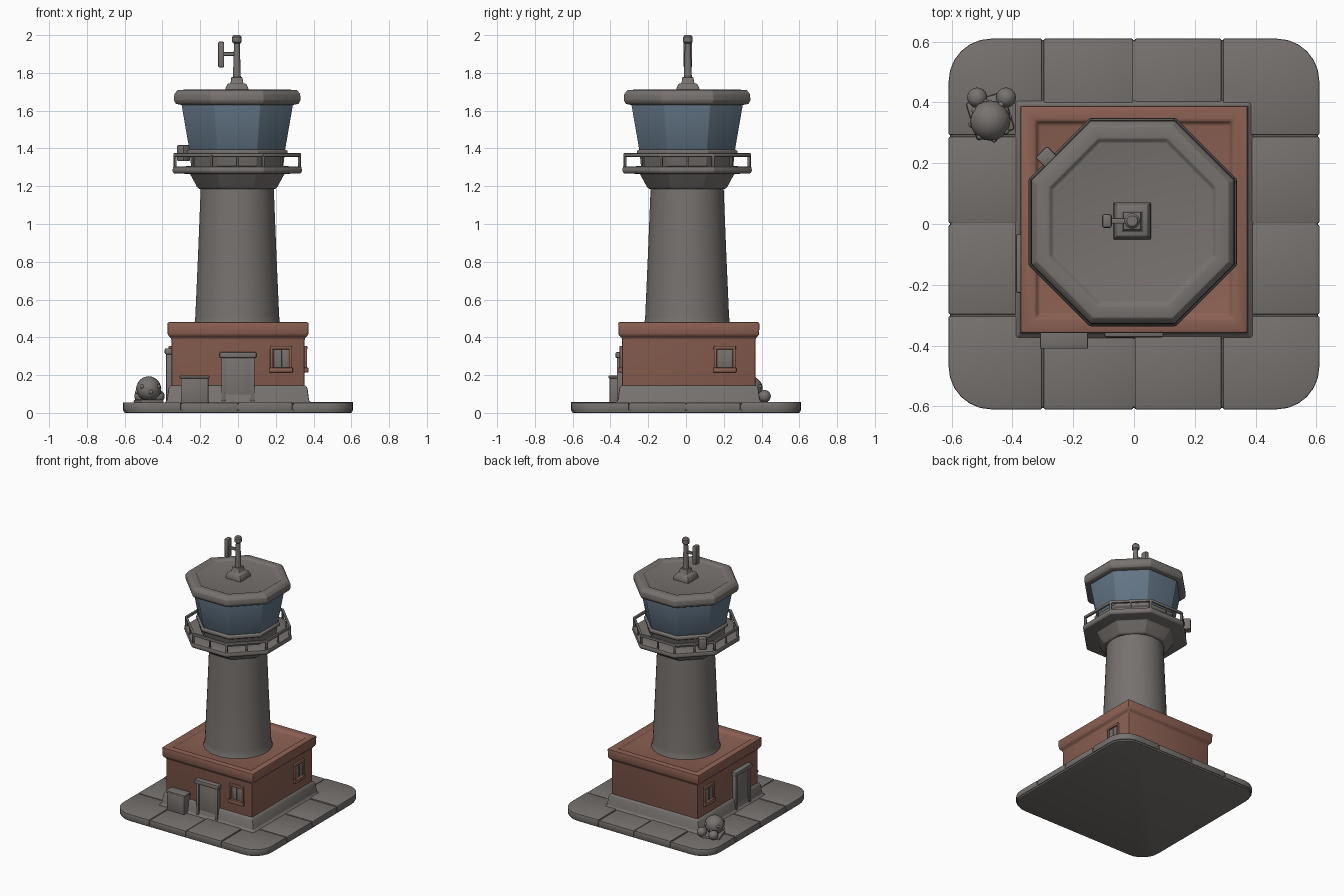
import bpy, bmesh, math, random
from mathutils import Matrix, Vector

if "Cube" in bpy.data.objects:
    bpy.data.objects.remove(bpy.data.objects["Cube"])

random.seed(4)


def material(name, rgb):
    m = bpy.data.materials.new(name)
    m.diffuse_color = (*rgb, 1)
    m.use_nodes = True
    m.node_tree.nodes["Principled BSDF"].inputs["Base Color"].default_value = m.diffuse_color
    return m


STONE = material("grey stone", (0.185, 0.168, 0.158))
BRICK = material("red brick", (0.262, 0.118, 0.085))
GLASS = material("blue glass", (0.120, 0.172, 0.228))


def finish(bm, name, mat, bevel=0.0, segments=2):
    """Soften the sharp edges, shade smooth by angle, and make the object."""
    bmesh.ops.recalc_face_normals(bm, faces=bm.faces[:])
    if bevel:
        edges = [e for e in bm.edges if e.calc_face_angle(0) > math.radians(25)]
        bmesh.ops.bevel(bm, geom=edges, offset=bevel, segments=segments,
                        profile=0.5, affect='EDGES', clamp_overlap=True)
    for f in bm.faces:
        f.smooth = True
    for e in bm.edges:
        e.smooth = e.calc_face_angle(0) < math.radians(35)
    me = bpy.data.meshes.new(name)
    bm.to_mesh(me)
    bm.free()
    me.materials.append(mat)
    ob = bpy.data.objects.new(name, me)
    bpy.context.collection.objects.link(ob)
    return ob


def box(name, c, s, mat, rot=0.0, bevel=0.005):
    bm = bmesh.new()
    bmesh.ops.create_cube(bm, size=1)
    bmesh.ops.scale(bm, vec=s, verts=bm.verts)
    ob = finish(bm, name, mat, bevel)
    ob.data.transform(Matrix.Translation(c) @ Matrix.Rotation(rot, 4, 'Z'))
    return ob


def prism(name, n, profile, mat, centre=(0, 0), bevel=0.0):
    """Stack of n-sided rings; profile holds (half width across flats, z)."""
    bm = bmesh.new()
    rings = []
    for a, z in profile:
        r = a / math.cos(math.pi / n)
        rings.append([bm.verts.new((centre[0] + r * math.cos((i + 0.5) * math.tau / n),
                                    centre[1] + r * math.sin((i + 0.5) * math.tau / n), z))
                      for i in range(n)])
    for lo, hi in zip(rings, rings[1:]):
        for i in range(n):
            j = (i + 1) % n
            bm.faces.new((lo[i], lo[j], hi[j], hi[i]))
    bm.faces.new(rings[0])
    bm.faces.new(rings[-1])
    return finish(bm, name, mat, bevel)


def ball(name, c, r, mat, jitter=0.0):
    bm = bmesh.new()
    bmesh.ops.create_icosphere(bm, subdivisions=3, radius=r)
    for v in bm.verts:
        v.co *= 1 + random.uniform(-jitter, jitter)
    bmesh.ops.translate(bm, vec=c, verts=bm.verts)
    return finish(bm, name, mat)


def slab(name, x0, x1, y0, y1, z0, z1, mat, radius, is_corner, bevel):
    """Plate whose chosen vertical corners are rounded."""
    bm = bmesh.new()
    bmesh.ops.create_cube(bm, size=1)
    bmesh.ops.scale(bm, vec=(x1 - x0, y1 - y0, z1 - z0), verts=bm.verts)
    bmesh.ops.translate(bm, vec=((x0 + x1) / 2, (y0 + y1) / 2, (z0 + z1) / 2), verts=bm.verts)
    edges = [e for e in bm.edges
             if abs(e.verts[0].co.z - e.verts[1].co.z) > 1e-4 and is_corner(e.verts[0].co)]
    if edges:
        bmesh.ops.bevel(bm, geom=edges, offset=radius, segments=6, profile=0.5, affect='EDGES')
    return finish(bm, name, mat, bevel)


# Paved base: a core plate with paving stones on top
def outer(co):
    return abs(co.x) > 0.58 and abs(co.y) > 0.58


slab("base_plate", -0.605, 0.605, -0.605, 0.605, 0, 0.05, STONE, 0.14, outer, 0.008)
cuts = [-0.61, -0.30, 0.0, 0.29, 0.61]
gap = 0.0025
for i in range(4):
    for j in range(4):
        x0, x1, y0, y1 = cuts[i], cuts[i + 1], cuts[j], cuts[j + 1]
        slab("paving_stone", x0 + gap * (i > 0), x1 - gap * (i < 3), y0 + gap * (j > 0),
             y1 - gap * (j < 3), 0.012, 0.056 + random.uniform(-0.002, 0.003),
             STONE, 0.14, outer, 0.005)

# Square brick building on a stone plinth, with a sunken roof
CY = 0.015
HALF = 0.353
prism("plinth", 4, [(0.395, 0.05), (0.376, 0.066), (0.368, 0.13), (0.358, 0.146)],
      STONE, (0, CY), 0.006)
prism("brick_building", 4,
      [(HALF, 0.13), (HALF, 0.395), (0.372, 0.412), (0.374, 0.48), (0.325, 0.48),
       (0.315, 0.462)], BRICK, (0, CY), 0.008)


def on_wall(name, turn, u, z0, z1, w, out, mat, bevel=0.004):
    """Block on a wall; turn 0 = front, 1 = right, -1 = left."""
    depth = out + 0.02
    rot = turn * math.pi / 2
    p = Matrix.Rotation(rot, 3, 'Z') @ Vector((u, -HALF + 0.02 - depth / 2, 0))
    return box(name, (p.x, p.y + CY, (z0 + z1) / 2), (w, depth, z1 - z0), mat, rot, bevel)


def window(turn, u):
    for s in (-1, 1):
        on_wall("window_pane", turn, u + s * 0.021, 0.24, 0.338, 0.036, 0.004, STONE, 0.002)
        on_wall("window_side", turn, u + s * 0.05, 0.225, 0.35, 0.016, 0.013, BRICK)
    on_wall("window_bar", turn, u, 0.24, 0.34, 0.008, 0.008, STONE, 0.002)
    on_wall("window_head", turn, u, 0.336, 0.354, 0.118, 0.014, BRICK)
    on_wall("window_sill", turn, u, 0.214, 0.24, 0.124, 0.02, BRICK)


def door(turn, u, top):
    on_wall("door_panel", turn, u, 0.05, top - 0.03, 0.14, 0.019, STONE)
    for s in (-1, 1):
        on_wall("door_jamb", turn, u + s * 0.077, 0.05, top - 0.02, 0.022, 0.028, STONE)
    on_wall("door_lintel", turn, u, top - 0.032, top, 0.195, 0.035, STONE, 0.007)


window(0, 0.228)
window(1, 0.19)
window(-1, -0.225)
door(0, 0.0, 0.322)
door(-1, 0.145, 0.342)

# Utility box beside the front door
box("utility_box", (-0.23, -0.37, 0.118), (0.145, 0.07, 0.14), STONE, 0, 0.006)
box("utility_box_lid", (-0.23, -0.373, 0.19), (0.158, 0.075, 0.016), STONE, 0, 0.005)

# Boulder cluster in the back left corner
ball("boulder", (-0.473, 0.34, 0.128), 0.066, STONE, 0.015)
for x in (-0.516, -0.421):
    ball("small_boulder", (x, 0.416, 0.088), 0.033, STONE, 0.01)
for k in range(8):
    a = k * math.tau / 8 + 0.2
    ball("boulder_knob", (-0.473 + 0.062 * math.cos(a), 0.34 + 0.062 * math.sin(a),
                          0.11 + 0.03 * (k % 2)), 0.011, STONE)
box("boulder_footing", (-0.473, 0.355, 0.06), (0.13, 0.13, 0.02), STONE, 0.3, 0.008)

# Round tapering tower
TC = (-0.004, 0.006)
prism("tower_shaft", 40, [(0.236, 0.45), (0.226, 0.475), (0.222, 0.51), (0.207, 0.85),
                          (0.193, 1.2)], STONE, TC)

# Octagonal gallery, cabin and roof
prism("gallery", 8, [(0.2, 1.185), (0.212, 1.195), (0.25, 1.265), (0.335, 1.268),
                     (0.343, 1.28), (0.34, 1.304), (0.26, 1.306)], STONE, TC, 0.004)
prism("cabin_wall", 8, [(0.243, 1.295), (0.25, 1.36), (0.266, 1.37), (0.266, 1.388),
                        (0.25, 1.396)], STONE, TC, 0.003)
prism("cabin_glass", 8, [(0.252, 1.385), (0.297, 1.645)], GLASS, TC, 0.003)
prism("cabin_roof", 8, [(0.295, 1.63), (0.325, 1.636), (0.335, 1.655), (0.333, 1.688),
                        (0.315, 1.71), (0.275, 1.711), (0.263, 1.699)], STONE, TC, 0.004)

# Railing: a rail on each side, posts at corners and middles
RA = 0.329
side = 2 * RA * math.tan(math.pi / 8)
for i in range(8):
    a = i * math.pi / 4
    nx, ny = math.cos(a), math.sin(a)
    mid = (TC[0] + RA * nx, TC[1] + RA * ny)
    box("railing_rail", (*mid, 1.365), (0.016, side + 0.012, 0.02), STONE, a, 0.004)
    b = a + math.pi / 8
    rc = RA / math.cos(math.pi / 8)
    box("corner_post", (TC[0] + rc * math.cos(b), TC[1] + rc * math.sin(b), 1.333),
        (0.015, 0.015, 0.07), STONE, b, 0.003)
    box("middle_post", (*mid, 1.333), (0.012, 0.012, 0.07), STONE, a, 0.003)

# Lamp box hung on the back left rail
box("rail_box", (-0.288, 0.22, 1.375), (0.055, 0.05, 0.085), STONE, math.pi / 4, 0.007)

# Roof mast with a side panel
MC = (-0.006, 0.01)
prism("mast_foot", 4, [(0.062, 1.69), (0.06, 1.72), (0.05, 1.742), (0.034, 1.745),
                       (0.029, 1.778)], STONE, MC, 0.004)
prism("mast_pole", 16, [(0.021, 1.77), (0.015, 1.965)], STONE, MC)
prism("mast_cap", 16, [(0.016, 1.955), (0.025, 1.963), (0.025, 1.99), (0.017, 2.0)], STONE, MC)
box("mast_arm", (-0.045, 0.01, 1.9), (0.08, 0.018, 0.02), STONE, 0, 0.005)
box("mast_panel", (-0.089, 0.01, 1.897), (0.032, 0.046, 0.138), STONE, 0, 0.008)
